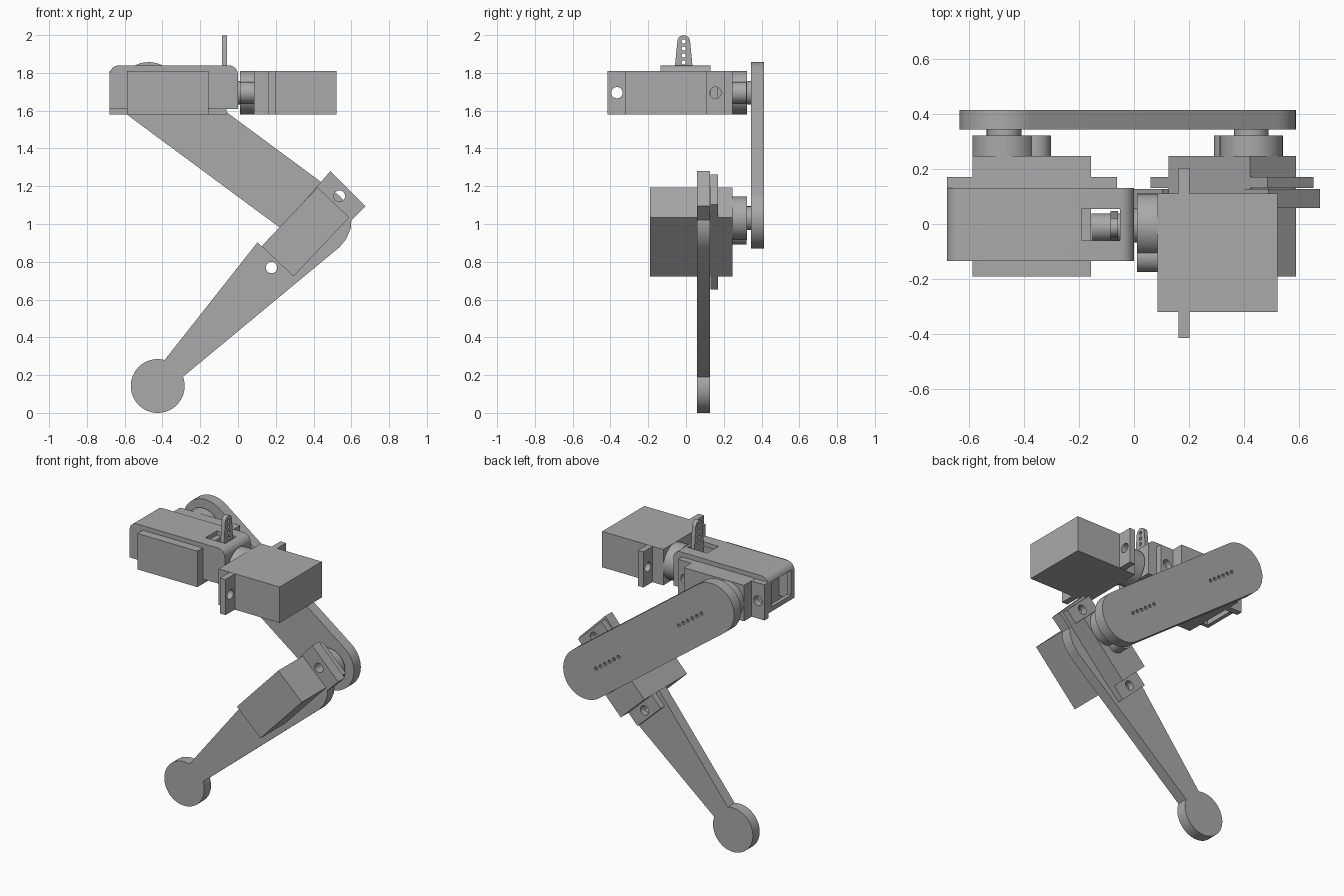
import bpy, bmesh
from math import pi, cos, sin, radians
from mathutils import Matrix, Vector

if "Cube" in bpy.data.objects:
    bpy.data.objects.remove(bpy.data.objects["Cube"], do_unlink=True)

grey = bpy.data.materials.new("plain_grey")
grey.use_nodes = True
grey.diffuse_color = (0.4, 0.4, 0.4, 1)
grey.node_tree.nodes["Principled BSDF"].inputs["Base Color"].default_value = (0.4, 0.4, 0.4, 1)
parts = []


def frame(origin, x_axis, z_axis):
    """Placement matrix from an origin and two local axes."""
    x, z = Vector(x_axis).normalized(), Vector(z_axis).normalized()
    m = Matrix((x, z.cross(x), z)).transposed().to_4x4()
    m.translation = origin
    return m


def arc(cx, cy, r, a0, a1, n=24):
    angles = [radians(a0 + (a1 - a0) * i / n) for i in range(n + 1)]
    return [(cx + r * cos(a), cy + r * sin(a)) for a in angles]


def circle(cx, cy, r, n=40):
    return arc(cx, cy, r, 0, 360, n)[:-1]


def rect(x0, x1, y0, y1):
    return [(x0, y0), (x1, y0), (x1, y1), (x0, y1)]


def prism(name, outline, z0, z1, m=Matrix(), keep=True):
    """Extrude a closed outline along the local z axis."""
    bm = bmesh.new()
    face = bm.faces.new([bm.verts.new((x, y, z0)) for x, y in outline])
    top = bmesh.ops.extrude_face_region(bm, geom=[face])
    moved = [v for v in top["geom"] if isinstance(v, bmesh.types.BMVert)]
    bmesh.ops.translate(bm, verts=moved, vec=(0, 0, z1 - z0))
    bmesh.ops.transform(bm, matrix=m, verts=bm.verts)
    bmesh.ops.recalc_face_normals(bm, faces=bm.faces)
    mesh = bpy.data.meshes.new(name)
    bm.to_mesh(mesh)
    bm.free()
    mesh.materials.append(grey)
    ob = bpy.data.objects.new(name, mesh)
    bpy.context.collection.objects.link(ob)
    if keep:
        parts.append(ob)
    return ob


def cut(ob, outline, z0, z1, m=Matrix()):
    """Subtract a prism from an object."""
    cutter = prism("cutter", outline, z0, z1, m, keep=False)
    cutter.hide_render = True
    mod = ob.modifiers.new("cut", "BOOLEAN")
    mod.operation, mod.solver, mod.object = "DIFFERENCE", "EXACT", cutter
    bpy.context.view_layer.objects.active = ob
    bpy.ops.object.modifier_apply(modifier=mod.name)
    bpy.data.objects.remove(cutter, do_unlink=True)


TAB_HOLES = (-0.361, 0.161)


def servo(name, m):
    """Servo with its output shaft on local z and its length on local x."""
    prism(name + "_body", rect(-0.315, 0.115, -0.116, 0.116), -0.437, 0, m)
    tab = prism(name + "_tab", rect(-0.41, 0.208, -0.115, 0.115), -0.117, -0.077, m)
    for x in TAB_HOLES:
        cut(tab, circle(x, 0, 0.03, 24), -0.2, 0.05, m)
    prism(name + "_gear_cover", circle(0, 0, 0.115), -0.01, 0.075, m)
    prism(name + "_small_gear_cover", circle(-0.113, 0, 0.057), -0.01, 0.074, m)
    prism(name + "_shaft", circle(0, 0, 0.063), 0.07, 0.104, m)


FRONT, BACK, RIGHT = (0, -1, 0), (0, 1, 0), (1, 0, 0)
hip = Vector((-0.472, 0.247, 1.695))
knee = Vector((0.426, 0.247, 1.031))
a = radians(46.5)

# Three servos
knee_frame = frame(knee, (cos(a), 0, sin(a)), BACK)
servo("hip_servo", frame(hip, (-1, 0, 0), BACK))
servo("shoulder_servo", frame((0.085, -0.005, 1.695), (0, 1, 0), (-1, 0, 0)))
servo("knee_servo", knee_frame)

# Hip bracket: rounded open shell with an end window and a horn slot
facing = frame((0, 0, 0), RIGHT, FRONT)
outline = ([(-0.68, 1.61), (0, 1.61)] + arc(-0.05, 1.79, 0.05, 0, 90, 8)
           + arc(-0.63, 1.79, 0.05, 90, 180, 8))
bracket = prism("hip_bracket", outline, -0.13, 0.135, facing)
cut(bracket, rect(-0.655, -0.03, -0.11, 0.105), 1.5, 1.812)
cut(bracket, rect(-0.75, -0.6, -0.1, 0.095), 1.64, 1.8)
cut(bracket, rect(-0.19, -0.05, -0.06, 0.055), 1.75, 1.9)

# Shoulder horn: tapered arm with small holes, on a hub
horn_frame = frame((-0.085, -0.012, 1.695), (0, 1, 0), RIGHT)
horn = prism("shoulder_horn", arc(0, 0.27, 0.034, 10, 170, 16) + arc(0, 0, 0.06, 180, 360, 20),
             0, 0.026, horn_frame)
for i in range(4):
    cut(horn, circle(0, 0.16 + 0.037 * i, 0.011, 12), -0.05, 0.08, horn_frame)
prism("shoulder_horn_hub", circle(0, 0, 0.05), -0.07, 0.1, horn_frame)

# Thigh: long rounded link with two rows of blind holes on the back
span = knee - hip
length = span.length
thigh_frame = frame((hip.x, 0.414, hip.z), span, FRONT)
thigh = prism("thigh", arc(0, 0, 0.162, 90, 270) + arc(length, 0, 0.162, -90, 90),
              0, 0.071, thigh_frame)
for middle in (0.19, length - 0.19):
    for i in range(6):
        cut(thigh, circle(middle + (i - 2.5) * 0.04, 0, 0.011, 10), -0.05, 0.04, thigh_frame)

# Shin: tapered plate ending in a round foot
shin_outline = ([(0.489, 1.28), (0.675, 1.094), (0.60, 1.02), (0.597, 0.977), (0.572, 0.919),
                 (0.537, 0.877)]
                + arc(-0.425, 0.1425, 0.1425, 20, -285, 48)
                + [(0.103, 0.903), (0.135, 0.872), (0.417, 1.197)])
shin = prism("shin_and_foot", shin_outline, -0.128, -0.058, facing)
for x in TAB_HOLES:
    cut(shin, circle(x, 0, 0.03, 24), -0.25, 0, knee_frame)

# Smooth round walls, keep edges sharp
bpy.ops.object.select_all(action="DESELECT")
for ob in parts:
    ob.select_set(True)
bpy.context.view_layer.objects.active = parts[0]
bpy.ops.object.shade_smooth_by_angle(angle=radians(30))
